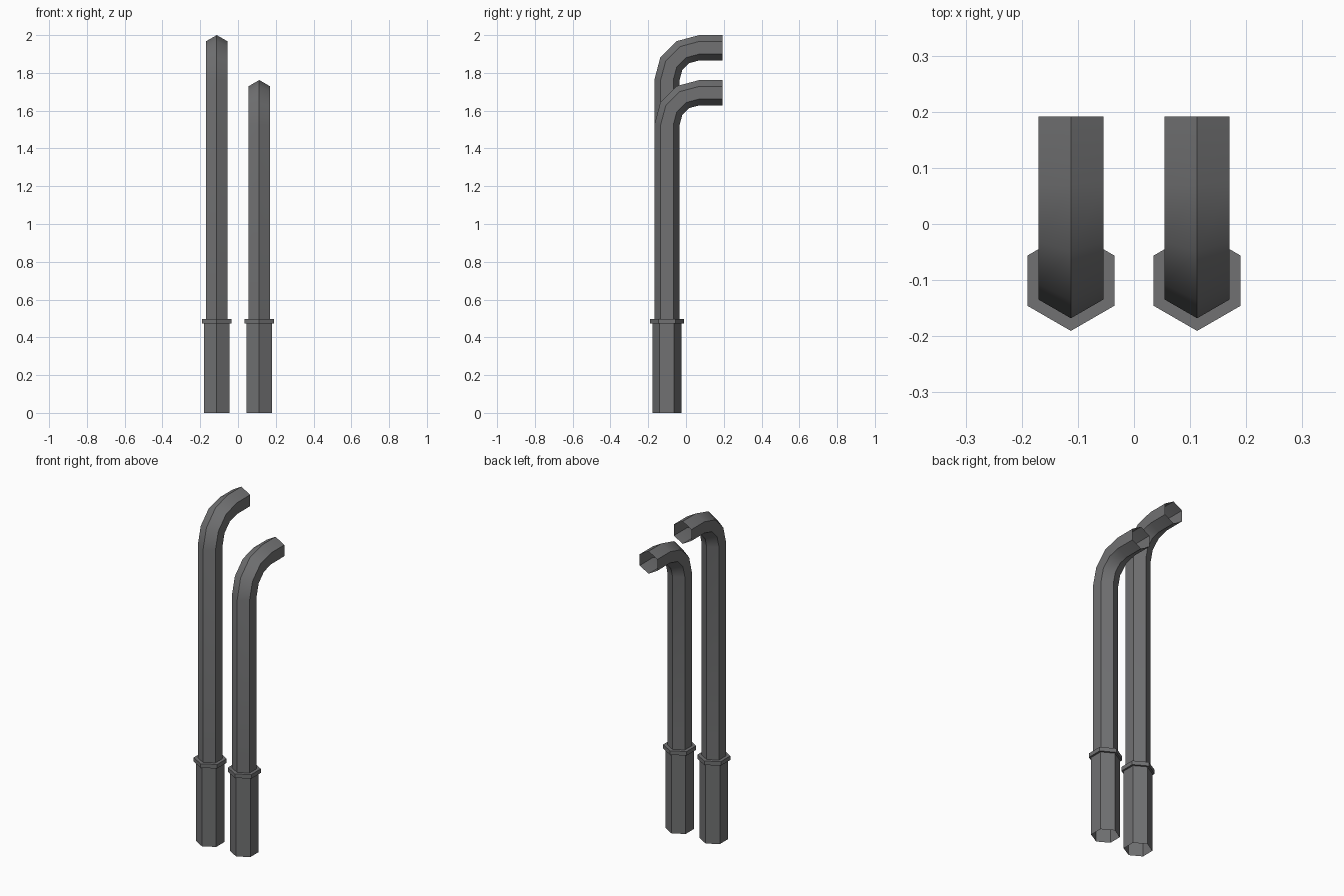
import bpy, bmesh, math
from mathutils import Vector

if "Cube" in bpy.data.objects:
    bpy.data.objects.remove(bpy.data.objects["Cube"])

steel = bpy.data.materials.new("dark grey steel")
steel.diffuse_color = (0.165, 0.166, 0.17, 1)
steel.use_nodes = True
steel.node_tree.nodes["Principled BSDF"].inputs["Base Color"].default_value = steel.diffuse_color

Y0 = -0.101          # pipe axis
BEND = 0.171         # bend radius of the centre line
R_BASE, R_COLLAR, R_PIPE = 0.077, 0.0895, 0.067


def hex_tube(name, x, rings):
    """Open six-sided tube; each ring is (y, z, tilt, radius)."""
    bm = bmesh.new()
    loops = []
    for y, z, tilt, r in rings:
        out = Vector((0, -math.cos(tilt), math.sin(tilt)))
        loops.append([bm.verts.new(Vector((x, y, z))
                      + out * r * math.cos(i * math.pi / 3)
                      + Vector((1, 0, 0)) * r * math.sin(i * math.pi / 3))
                      for i in range(6)])
    for a, b in zip(loops, loops[1:]):
        for i in range(6):
            j = (i + 1) % 6
            bm.faces.new((a[i], a[j], b[j], b[i]))
    mesh = bpy.data.meshes.new(name)
    bm.to_mesh(mesh)
    bm.free()
    mesh.materials.append(steel)
    obj = bpy.data.objects.new(name, mesh)
    bpy.context.collection.objects.link(obj)
    bpy.ops.object.select_all(action='DESELECT')
    obj.select_set(True)
    bpy.context.view_layer.objects.active = obj
    bpy.ops.object.shade_smooth_by_angle(angle=math.radians(40))
    return obj


for side, x, top in (("tall", -0.1125, 2.0), ("short", 0.1125, 1.762)):
    # wide base sleeve, collar, then the narrower pipe
    rings = [(Y0, 0, 0, R_BASE), (Y0, 0.472, 0, R_BASE),
             (Y0, 0.472, 0, R_COLLAR), (Y0, 0.496, 0, R_COLLAR),
             (Y0, 0.496, 0, R_PIPE)]
    # quarter bend towards the back in three segments
    cz = top - R_PIPE - BEND
    for k in range(4):
        t = k * math.pi / 6
        rings.append((Y0 + BEND - BEND * math.cos(t),
                      cz + BEND * math.sin(t), t, R_PIPE))
    # straight open outlet
    rings.append((0.192, top - R_PIPE, math.pi / 2, R_PIPE))
    hex_tube(side + "_exhaust_pipe", x, rings)
